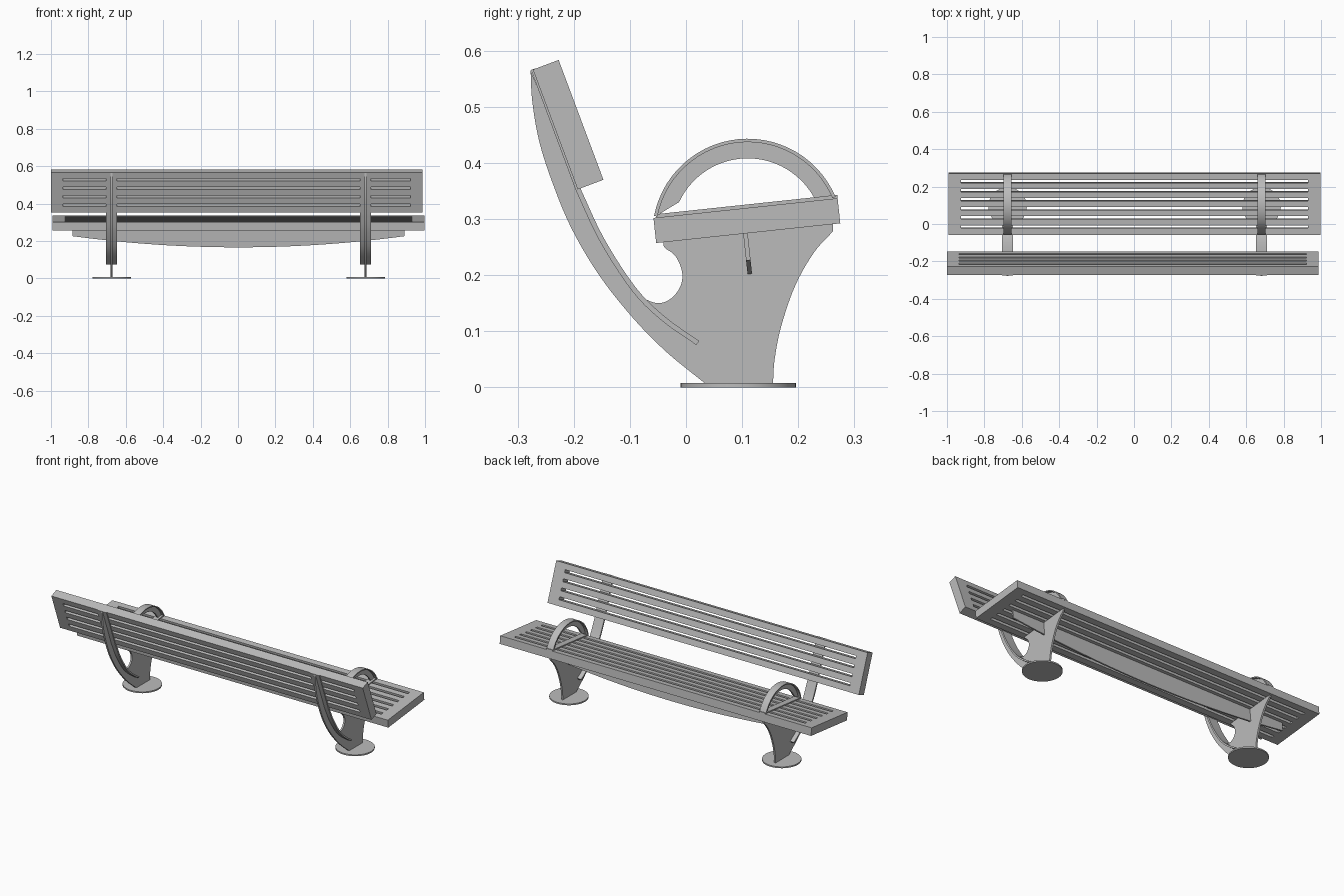
import bpy, bmesh, math
from mathutils import Matrix, Vector

if "Cube" in bpy.data.objects:
    bpy.data.objects.remove(bpy.data.objects["Cube"])

steel = bpy.data.materials.new("grey_steel")
steel.use_nodes = True
GREY = (0.5, 0.5, 0.5, 1)
steel.diffuse_color = GREY
steel.node_tree.nodes["Principled BSDF"].inputs["Base Color"].default_value = GREY


def frame(origin, ax, ay):
    """Matrix with the given origin and first two axes."""
    ax, ay = Vector(ax).normalized(), Vector(ay).normalized()
    m = Matrix((ax, ay, ax.cross(ay))).transposed().to_4x4()
    m.translation = origin
    return m


def side_frame(x):
    return frame((x, 0, 0), (0, 1, 0), (0, 0, 1))


def extrude_faces(bm, faces, depth):
    """Thicken flat faces evenly along local z."""
    bmesh.ops.translate(bm, verts=bm.verts[:], vec=(0, 0, -depth / 2))
    new = bmesh.ops.extrude_face_region(bm, geom=faces, use_keep_orig=True)
    moved = [g for g in new["geom"] if isinstance(g, bmesh.types.BMVert)]
    bmesh.ops.translate(bm, verts=moved, vec=(0, 0, depth))
    bmesh.ops.recalc_face_normals(bm, faces=bm.faces[:])


def finish(name, bm, matrix):
    bm.transform(matrix)
    mesh = bpy.data.meshes.new(name)
    bm.to_mesh(mesh)
    bm.free()
    mesh.materials.append(steel)
    obj = bpy.data.objects.new(name, mesh)
    bpy.context.collection.objects.link(obj)
    bpy.ops.object.select_all(action="DESELECT")
    obj.select_set(True)
    bpy.context.view_layer.objects.active = obj
    bpy.ops.object.shade_smooth_by_angle(angle=math.radians(30))
    return obj


def prism(name, outline, depth, matrix):
    bm = bmesh.new()
    face = bm.faces.new([bm.verts.new((p[0], p[1], 0)) for p in outline])
    extrude_faces(bm, [face], depth)
    return finish(name, bm, matrix)


def spline(pts, steps=5):
    """Smooth curve through the points."""
    p = [Vector(q) for q in pts]
    p = [2 * p[0] - p[1]] + p + [2 * p[-1] - p[-2]]
    out = []
    for a, b, c, d in zip(p, p[1:], p[2:], p[3:]):
        for i in range(steps):
            t = i / steps
            out.append(0.5 * (2 * b + (c - a) * t + (2 * a - 5 * b + 4 * c - d) * t * t
                              + (3 * b - a - 3 * c + d) * t ** 3))
    return out + [p[-2]]


def ribbon(path, thick):
    """Closed outline of a strip centred on the path."""
    left, right = [], []
    for i, p in enumerate(path):
        t = (path[min(i + 1, len(path) - 1)] - path[max(i - 1, 0)]).normalized()
        n = Vector((-t.y, t.x)) * thick / 2
        left.append(p + n)
        right.append(p - n)
    return left + right[::-1]


def arc(radius, start, end, steps=28):
    angles = [math.radians(start + (end - start) * i / steps) for i in range(steps + 1)]
    return [Vector((0.11 + radius * math.cos(a), 0.273 + radius * math.sin(a))) for a in angles]


def slotted_panel(name, centre, tilt, length, width, thick, slots):
    """Slab with evenly spaced long slots cut through it."""
    half, slot_half, pitch, gap = length / 2, length / 2 - 0.065, 0.0486, 0.016
    xs = [-half, -slot_half, slot_half, half]
    ys = [-width / 2]
    for i in range(slots):
        mid = (i - (slots - 1) / 2) * pitch
        ys += [mid - gap / 2, mid + gap / 2]
    ys.append(width / 2)
    bm = bmesh.new()
    grid = [[bm.verts.new((x, y, 0)) for x in xs] for y in ys]
    for j in range(len(ys) - 1):
        for i in range(3):
            if i == 1 and j % 2:
                continue
            bm.faces.new((grid[j][i], grid[j][i + 1], grid[j + 1][i + 1], grid[j + 1][i]))
    extrude_faces(bm, bm.faces[:], thick)
    a = math.radians(tilt)
    return finish(name, bm, frame(centre, (1, 0, 0), (0, math.cos(a), math.sin(a))))


# Seat and backrest
SEAT_TILT = 6.1
slotted_panel("seat", (0.003, 0.1085, 0.297), SEAT_TILT, 1.987, 0.33, 0.045, 6)
slotted_panel("backrest", (-0.0065, -0.21, 0.468), 110.5, 1.987, 0.228, 0.049, 4)

# Bowed stiffening beam below the seat
a = math.radians(SEAT_TILT)
bow = [(x, 0.06 * (x / 0.887) ** 2 - 0.108) for x in [0.887 * i / 16 for i in range(-16, 17)]]
prism("seat_beam", [(-0.887, 0)] + bow + [(0.887, 0)], 0.008,
      frame((0.003, 0.106, 0.274), (1, 0, 0), (0, -math.sin(a), math.cos(a))))

# Side profiles of the leg, in y and z
outer = spline([(-0.277, 0.565), (-0.274, 0.51), (-0.262, 0.44), (-0.24, 0.37), (-0.205, 0.285),
                (-0.155, 0.2), (-0.095, 0.124), (-0.035, 0.063), (0.035, 0.006)])
front = spline([(0.155, 0.006), (0.158, 0.05), (0.17, 0.11), (0.195, 0.182), (0.228, 0.24),
                (0.262, 0.278)])
hook = spline([(-0.04, 0.259), (-0.038, 0.249), (-0.019, 0.234), (-0.007, 0.206), (-0.01, 0.18),
               (-0.027, 0.158), (-0.052, 0.15), (-0.086, 0.163)])
strip = [Vector((-0.272, 0.567))] + spline([(-0.192, 0.352), (-0.15, 0.263), (-0.093, 0.175),
                                           (-0.04, 0.122), (0.021, 0.079)])
upper_strip = [p for p in strip if p.y > 0.172][::-1]
leg_outline = outer + front + [Vector((0.262, 0.291))] + hook + upper_strip[:-1]

# Armrest profiles
ring_web = arc(0.167, 23, 169) + arc(0.135, 155, 28)
ring_band = ribbon(arc(0.167, 23, 169), 0.006)
foot_bar = ribbon([Vector((-0.053, 0.305)), Vector((0.27, 0.3395))], 0.007)

for side, x in (("right", -0.676), ("left", 0.682)):
    m = side_frame(x)
    prism(side + "_leg_plate", leg_outline, 0.01, m)
    prism(side + "_post_flange", ribbon(strip, 0.009), 0.06, m)
    prism(side + "_armrest_web", ring_web, 0.01, m)
    prism(side + "_armrest_band", ring_band, 0.042, m)
    prism(side + "_armrest_foot", foot_bar, 0.036, m)
    # Round base plate
    disc = [(0.103 * math.cos(t), 0.103 * math.sin(t))
            for t in [math.tau * i / 40 for i in range(40)]]
    prism(side + "_base_plate", disc, 0.008, Matrix.Translation((x, 0.093, 0.004)))
